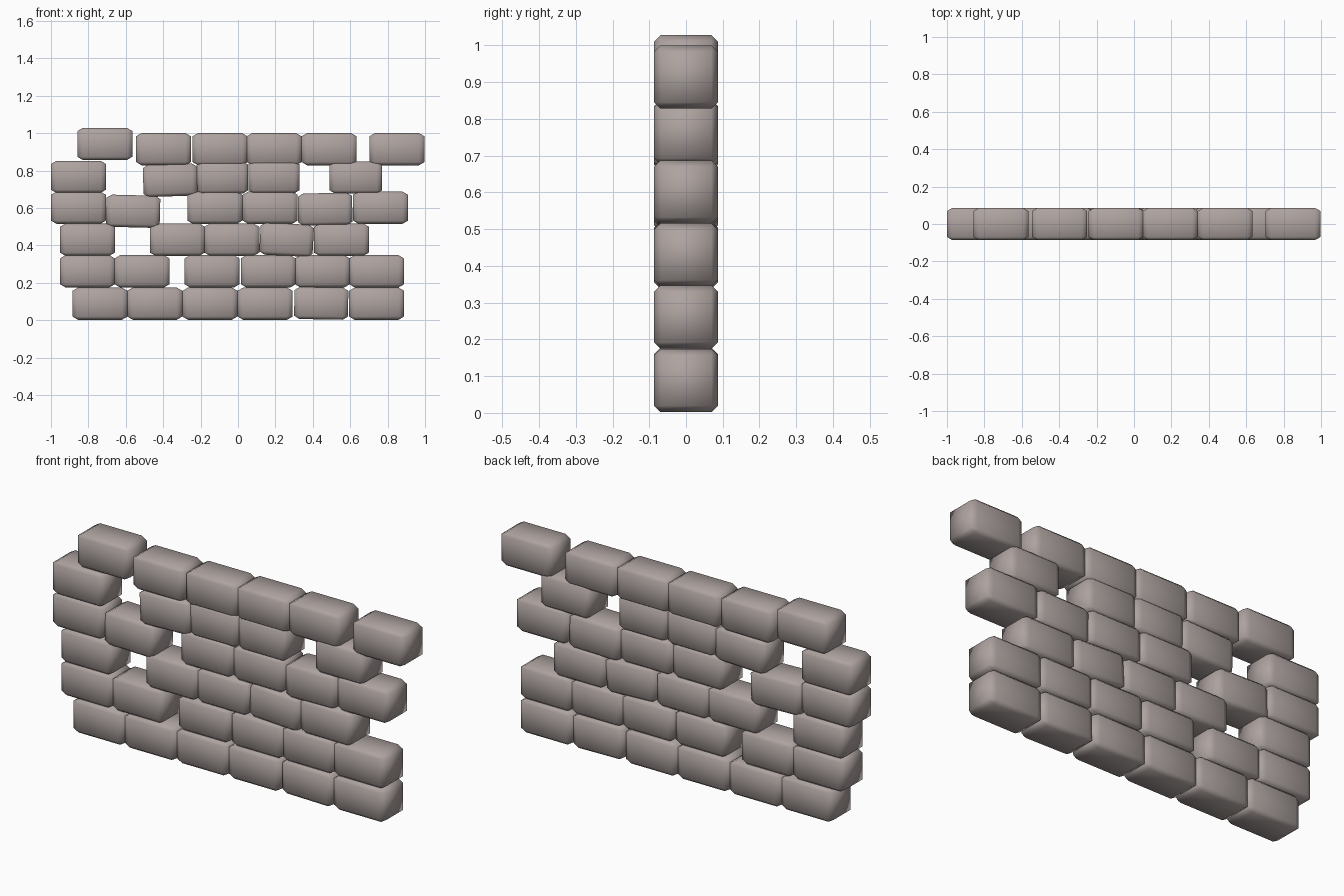
import bpy, bmesh, math

if "Cube" in bpy.data.objects:
    bpy.data.objects.remove(bpy.data.objects["Cube"])

W, D, H = 0.294, 0.173, 0.172   # standard brick


def brick_mesh():
    # unit block chamfered before scaling, so bevels stretch with the brick
    bm = bmesh.new()
    bmesh.ops.create_cube(bm, size=1)
    bmesh.ops.bevel(bm, geom=bm.edges[:], offset=0.1, segments=1,
                    profile=0.5, affect='EDGES')
    for f in bm.faces:
        f.smooth = True
    me = bpy.data.meshes.new("brick")
    bm.to_mesh(me)
    bm.free()
    # warm grey stone
    stone = bpy.data.materials.new("stone")
    stone.diffuse_color = (0.42, 0.365, 0.35, 1)
    stone.use_nodes = True
    stone.node_tree.nodes["Principled BSDF"].inputs["Base Color"].default_value = stone.diffuse_color
    me.materials.append(stone)
    return me


mesh = brick_mesh()


def brick(name, x, z, tilt=0, width=W):
    ob = bpy.data.objects.new(name, mesh)
    bpy.context.collection.objects.link(ob)
    ob.location = (x, 0, z)
    ob.rotation_euler = (0, math.radians(tilt), 0)
    ob.scale = (width, D, H)


# courses from the ground up: (course height, regular brick centres)
courses = [
    (0.088, [-0.738, -0.445, -0.15, 0.145, 0.741]),
    (0.261, [-0.805, -0.513, -0.139, 0.162, 0.451, 0.741]),
    (0.43, [-0.805, -0.324, -0.033, 0.553]),
    (0.601, [-0.853, -0.124, 0.172, 0.762]),
    (0.766, [-0.853]),
    (0.914, [-0.398, -0.096, 0.193, 0.487, 0.85]),
]
for r, (z, xs) in enumerate(courses):
    for i, x in enumerate(xs):
        brick(f"brick_row{r + 1}_{i + 1}", x, z)

# shifted, tilted or shorter bricks: x, z, tilt, width
loose = [
    (0.445, 0.09, 1, 0.288),
    (0.26, 0.43, 3, 0.285),
    (-0.561, 0.582, 1.5, 0.288),
    (0.466, 0.593, -1, 0.29),
    (-0.362, 0.748, -2, 0.29),
    (-0.083, 0.762, -0.5, 0.274),
    (0.192, 0.764, 0, 0.274),
    (0.63, 0.763, 0, 0.28),
    (-0.712, 0.942, 0, W),
]
for i, (x, z, t, w) in enumerate(loose):
    brick(f"loose_brick_{i + 1}", x, z, t, w)
